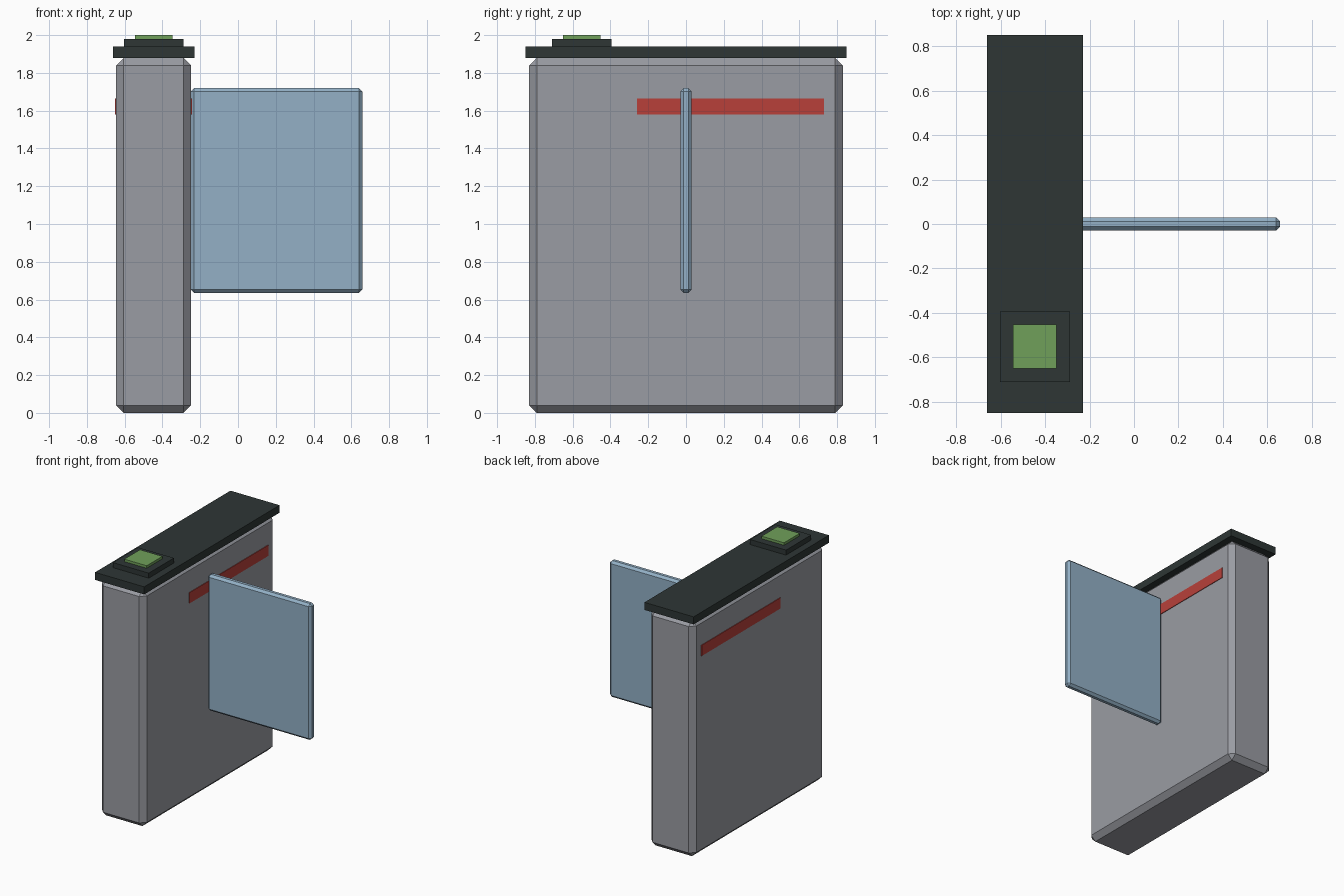
import bpy

if "Cube" in bpy.data.objects:
    bpy.data.objects.remove(bpy.data.objects["Cube"])


def srgb(r, g, b):
    conv = lambda c: c / 12.92 if c <= 0.04045 else ((c + 0.055) / 1.055) ** 2.4
    return [conv(v / 255) for v in (r, g, b)] + [1.0]


def material(name, rgb):
    m = bpy.data.materials.new(name)
    m.diffuse_color = srgb(*rgb)
    m.use_nodes = True
    m.node_tree.nodes["Principled BSDF"].inputs["Base Color"].default_value = m.diffuse_color
    return m


grey = material("metal grey", (154, 156, 163))
dark = material("charcoal", (46, 54, 53))
blue = material("pane blue", (147, 176, 198))
red = material("stripe red", (184, 64, 58))
green = material("scanner green", (112, 160, 90))


def box(name, x, y, z, mat, chamfer=0):
    """Box from (min, max) ranges, with optional flat chamfered edges."""
    bpy.ops.mesh.primitive_cube_add(
        size=1, location=[(a + b) / 2 for a, b in (x, y, z)])
    ob = bpy.context.object
    ob.name = name
    ob.scale = [b - a for a, b in (x, y, z)]
    bpy.ops.object.transform_apply(location=False, rotation=False, scale=True)
    ob.data.materials.append(mat)
    if chamfer:
        mod = ob.modifiers.new("chamfer", 'BEVEL')
        mod.width = chamfer
        mod.segments = 1
    return ob


# Cabinet and overhanging lid
box("cabinet", (-0.645, -0.248), (-0.83, 0.83), (0, 1.88), grey, 0.04)
box("lid", (-0.662, -0.23), (-0.85, 0.85), (1.88, 1.94), dark)

# Card reader on the lid
box("reader_base", (-0.604, -0.288), (-0.71, -0.394), (1.94, 1.98), dark)
box("reader_pad", (-0.545, -0.348), (-0.65, -0.453), (1.98, 2.0), green)

# Swinging barrier pane
box("barrier_pane", (-0.25, 0.658), (-0.03, 0.03), (0.636, 1.72), blue, 0.018)

# Stripes on both long sides
for side, x in (("left", (-0.65, -0.643)), ("right", (-0.25, -0.243))):
    box("stripe_" + side, x, (-0.26, 0.73), (1.58, 1.665), red)
